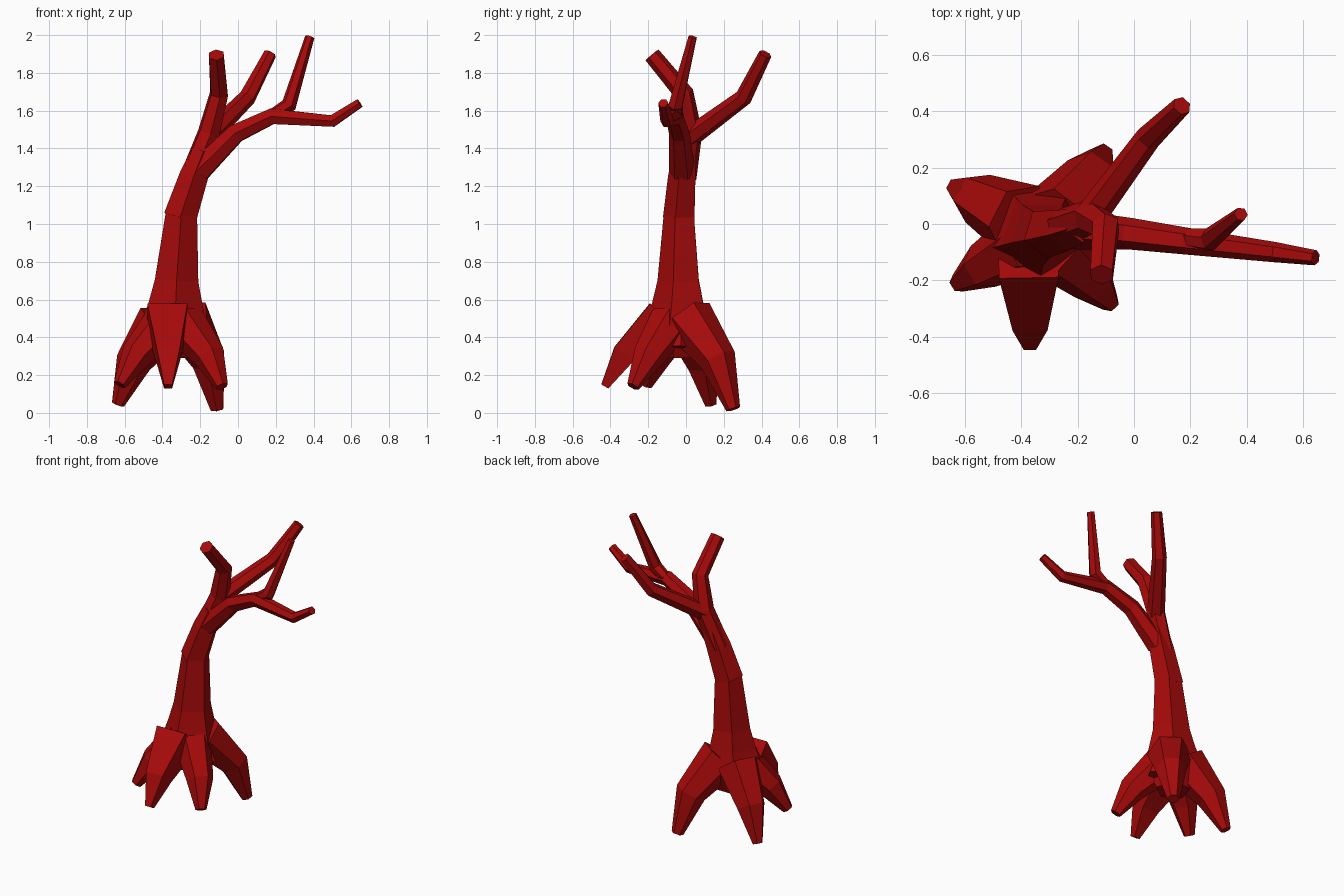
import bpy, bmesh
from math import cos, sin, pi
from mathutils import Vector

cube = bpy.data.objects.get("Cube")
if cube:
    bpy.data.objects.remove(cube)

bark = bpy.data.materials.new("red_bark")
bark.use_nodes = True
RED = (0.39, 0.003, 0.003, 1)
bark.diffuse_color = RED
bark.node_tree.nodes["Principled BSDF"].inputs["Base Color"].default_value = RED


def limb(name, path, sides=6, ref=None, twist=0):
    """Faceted tapering tube through (x, y, z, radius) points."""
    pts = [Vector(p[:3]) for p in path]
    if ref is None:
        ref = Vector((0, 0, 1)).cross(pts[-1] - pts[0])
    bm = bmesh.new()
    rings = []
    for i, p in enumerate(pts):
        before = (p - pts[i - 1]).normalized() if i else Vector()
        after = (pts[i + 1] - p).normalized() if i + 1 < len(pts) else Vector()
        axis = (before + after).normalized()
        u = (ref - axis * ref.dot(axis)).normalized()
        v = axis.cross(u)
        angles = [twist + 2 * pi * k / sides for k in range(sides)]
        rings.append([bm.verts.new(p + (u * cos(a) + v * sin(a)) * path[i][3]) for a in angles])
    for low, high in zip(rings, rings[1:]):
        for k in range(sides):
            n = (k + 1) % sides
            bm.faces.new((low[k], low[n], high[n], high[k]))
    bm.faces.new(rings[0][::-1])
    bm.faces.new(rings[-1])
    bmesh.ops.recalc_face_normals(bm, faces=bm.faces)
    mesh = bpy.data.meshes.new(name)
    bm.to_mesh(mesh)
    bm.free()
    mesh.materials.append(bark)
    obj = bpy.data.objects.new(name, mesh)
    bpy.context.collection.objects.link(obj)


# Trunk, pentagonal, with one edge to the front
FRONT = Vector((0, -1, 0))
limb("trunk", [(-.34, -.03, .29, .11), (-.34, -.03, .44, .19), (-.33, -.03, .58, .15),
               (-.325, -.03, .7, .121), (-.3, -.03, 1.05, .088)], 5, FRONT)
limb("upper_trunk", [(-.308, -.03, 1.03, .092), (-.235, -.015, 1.25, .08),
                     (-.185, 0, 1.38, .066)], 5, FRONT)

# Branches
limb("front_branch", [(-.25, -.01, 1.24, .066), (-.155, .025, 1.48, .062),
                      (-.1, -.01, 1.69, .052), (-.115, -.18, 1.895, .045)])
limb("back_branch", [(-.16, .02, 1.46, .056), (.05, .305, 1.67, .046),
                     (.17, .42, 1.9, .035)])
limb("left_branch", [(-.21, -.02, 1.28, .07), (-.01, -.035, 1.48, .056),
                     (.18, -.06, 1.57, .048), (.5, -.1, 1.545, .036),
                     (.645, -.12, 1.64, .027)])
limb("left_twig", [(.19, -.05, 1.58, .035), (.27, -.055, 1.63, .042),
                   (.38, .035, 1.99, .025)])

# Front root, four-sided with a flat upper face
limb("front_root", [(-.375, -.12, .5, .15), (-.37, -.33, .31, .088),
                    (-.37, -.43, .14, .03)], 4, twist=pi / 4)

# Side and back roots: shoulder in the trunk, knee, then tip
ROOTS = {
    "front_right_root": [(-.38, -.06, .48, .12), (-.535, -.15, .31, .085), (-.625, -.21, .15, .035)],
    "front_left_root": [(-.29, -.08, .48, .12), (-.15, -.2, .3, .085), (-.085, -.28, .14, .035)],
    "back_right_root": [(-.4, .01, .48, .14), (-.555, .09, .265, .095), (-.635, .13, .045, .034)],
    "back_left_root": [(-.28, .01, .5, .14), (-.155, .17, .28, .098), (-.11, .25, .02, .038)],
}
for name, path in ROOTS.items():
    limb(name, path)

# Small buttress between the left roots
limb("left_buttress", [(-.3, -.03, .66, .03), (-.24, -.04, .34, .09)], 5)
